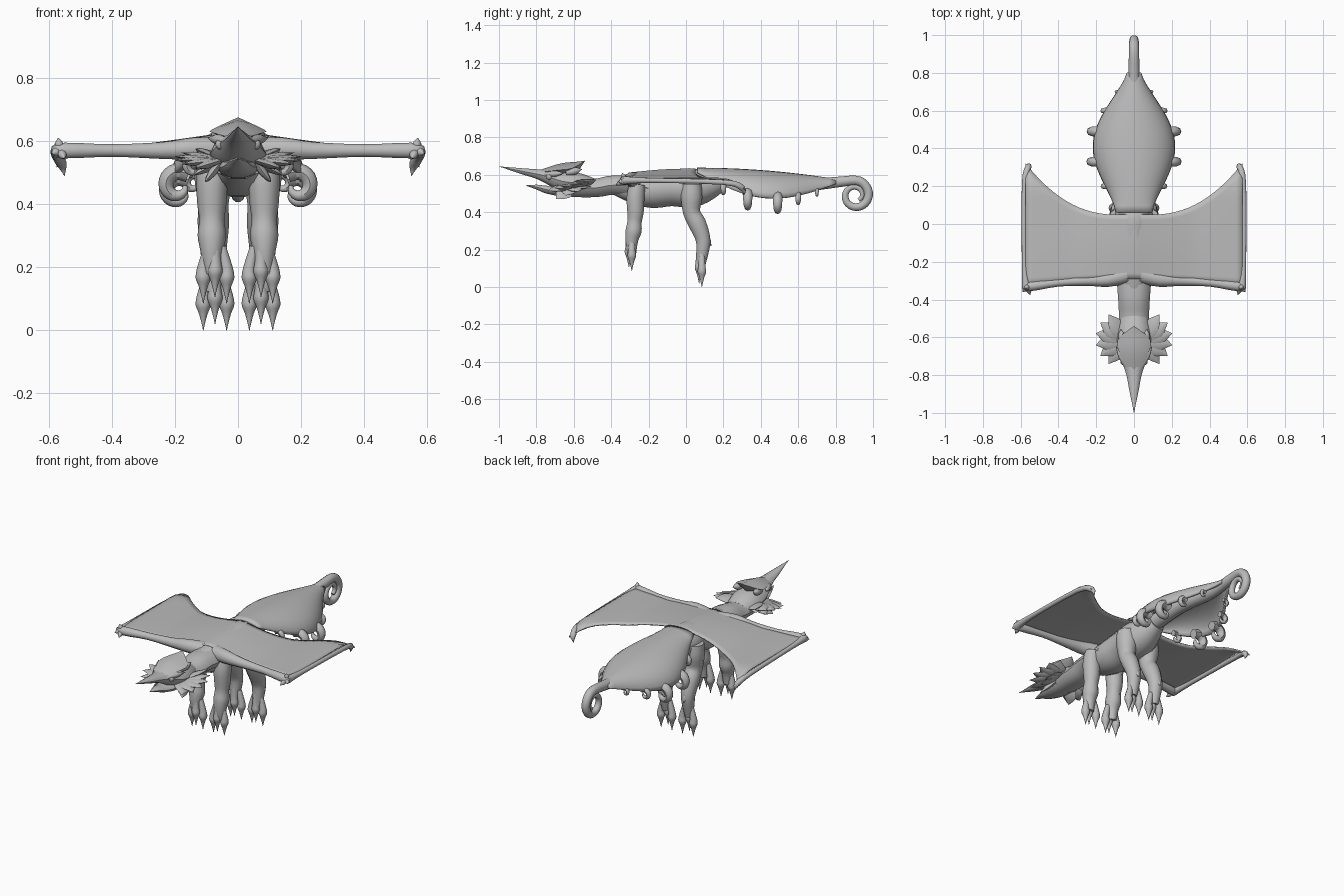
import bpy, bmesh
from math import sin, cos, pi, tau, radians
from mathutils import Vector

cube = bpy.data.objects.get("Cube")
if cube:
    bpy.data.objects.remove(cube, do_unlink=True)

GREY = (.5, .5, .5, 1)
stone = bpy.data.materials.new("stone grey")
stone.use_nodes = True
stone.diffuse_color = GREY
stone.node_tree.nodes["Principled BSDF"].inputs["Base Color"].default_value = GREY
ACROSS, ALONG = Vector((1, 0, 0)), Vector((0, 1, 0))


def finish(bm, name, mirror=False, thickness=0):
    bmesh.ops.recalc_face_normals(bm, faces=bm.faces)
    mesh = bpy.data.meshes.new(name)
    bm.to_mesh(mesh)
    bm.free()
    mesh.materials.append(stone)
    part = bpy.data.objects.new(name, mesh)
    bpy.context.collection.objects.link(part)
    if thickness:
        solid = part.modifiers.new("thickness", 'SOLIDIFY')
        solid.thickness = thickness
        solid.offset = 0
    if mirror:
        part.modifiers.new("mirror", 'MIRROR')
    bpy.ops.object.select_all(action='DESELECT')
    part.select_set(True)
    bpy.context.view_layer.objects.active = part
    bpy.ops.object.shade_smooth_by_angle(angle=radians(45))


def smooth_path(points, steps=3):
    """Catmull-Rom curve through the points."""
    points = [Vector(p) for p in points]
    padded = [points[0]] + points + [points[-1]]
    path = []
    for before, start, end, after in zip(padded, padded[1:], padded[2:], padded[3:]):
        leave, arrive = (end - before) / 2, (after - start) / 2
        for step in range(steps):
            t = step / steps
            blend = t * t * (3 - 2 * t)
            path.append(start.lerp(end, blend) + leave * t * (1 - t) ** 2
                        - arrive * t * t * (1 - t))
    return path + [points[-1]]


def tube(name, points, side=ACROSS, squash=1, mirror=False, sides=10):
    """Loft along points of x, y, z, radius; squash flattens it away from side."""
    bm = bmesh.new()
    path = smooth_path(points)
    rings = []
    for i, point in enumerate(path):
        ahead, behind = path[min(i + 1, len(path) - 1)], path[max(i - 1, 0)]
        tangent = (ahead.xyz - behind.xyz).normalized()
        u = (side - tangent * side.dot(tangent)).normalized()
        v = tangent.cross(u) * squash
        radius = max(point.w, .001)
        angles = [tau * k / sides for k in range(sides)]
        rings.append([bm.verts.new(point.xyz + (u * cos(a) + v * sin(a)) * radius)
                      for a in angles])
    for low, high in zip(rings, rings[1:]):
        for k in range(sides):
            bm.faces.new((low[k - 1], low[k], high[k], high[k - 1]))
    bm.faces.new(rings[0])
    bm.faces.new(rings[-1])
    finish(bm, name, mirror)


def profile_tube(name, profile, x=0, squash=1, sides=10):
    """Tube in a fore-and-aft plane from y, z, radius; mirrored when off centre."""
    tube(name, [(x, *point) for point in profile], ACROSS, squash, x > 0, sides)


def spike(name, base, tip, width, squash=1, side=ACROSS):
    middle = Vector(base).lerp(Vector(tip), .55)
    tube(name, [(*base, width * .7), (*middle, width), (*tip, 0)], side, squash, True, 8)


def sheet(name, surface, columns, rows, thickness):
    """Grid with u from -1 to 1 across and v from 0 to 1 backwards."""
    bm = bmesh.new()
    grid = [[bm.verts.new(surface(2 * i / columns - 1, j / rows)) for i in range(columns + 1)]
            for j in range(rows + 1)]
    for near, far in zip(grid, grid[1:]):
        for i in range(columns):
            bm.faces.new((near[i], near[i + 1], far[i + 1], far[i]))
    finish(bm, name, thickness=thickness)


# Neck and torso
profile_tube("neck", [(-.6, .53, .08), (-.48, .53, .08), (-.38, .545, .085), (-.2, .53, .1)],
             squash=.65)
profile_tube("torso", [(-.38, .54, .05), (-.28, .53, .085), (-.18, .52, .1), (-.08, .53, .1),
                       (.02, .53, .108), (.1, .54, .09), (.2, .57, .05)], sides=14)

# Tail ending in a spiral curl
curl = []
for step in range(14):
    t = step / 13
    angle, reach = pi / 2 - t * 1.4 * tau, .08 * (1 - .6 * t)
    curl.append((.905 + reach * cos(angle), .49 + reach * sin(angle), .027 - .016 * t))
profile_tube("tail", [(.1, .57, .05), (.4, .58, .04), (.65, .55, .035), (.8, .56, .03)] + curl)


# Arched tail fan
def fan_surface(u, v):
    half_width = .03 + .06 * (1 - v) + .15 * sin(pi * v) ** 1.4
    crown = .63 - .06 * v * v
    drop = .02 + .12 * sin(pi * v)
    arch = u * pi / 2
    return half_width * sin(arch), .06 + .74 * v, crown - drop * (1 - cos(arch))


sheet("tail_fan", fan_surface, 16, 20, .016)

# Hooked fingers along the fan rim
for y, size in ((.2, .6), (.33, 1), (.49, 1), (.6, .6), (.7, .4)):
    rim_x, rim_y, rim_z = fan_surface(1, (y - .06) / .74)
    hook = []
    for step in range(8):
        angle = radians(130 - 45 * step)
        reach = size * (.05 - .004 * step)
        hook.append((rim_x - .01 * size + reach * cos(angle), rim_y,
                     rim_z + size * -.035 + reach * sin(angle),
                     size * .027 * (1 - (step / 8) ** 2)))
    tube("fan_hook", hook, ALONG, mirror=True, sides=8)


# Wing membrane spanning both sides
def wing_surface(u, v):
    span = abs(u)
    front = -.29 - .05 * span ** 2
    back = .05 + .27 * max(0, 1.2 * span - .2) ** 2.2
    y = front + (back - front) * v
    ridge = (.03 + .02 * v * v) * max(0, 1 - 1.8 * span)
    droop = .06 * max(0, (y - .18) / .14) ** 2
    return u * .575, y, .58 + ridge + .01 * sin(pi * v) * (1 - span) - droop


sheet("wing_membrane", wing_surface, 32, 12, .008)

# Wing arms, outer fingers and claws
tube("wing_arm", [(.04, -.27, .57, .045), (.14, -.295, .575, .038), (.24, -.3, .57, .028),
                  (.4, -.31, .57, .021), (.55, -.33, .57, .026), (.59, -.33, .57, .014)],
     ALONG, mirror=True)
tube("wing_finger", [(.57, -.34, .57, .024), (.58, -.2, .57, .014), (.58, .2, .56, .014),
                     (.56, .3, .53, .017), (.55, .31, .49, 0)], mirror=True)
for tip in ((.55, -.375, .545), (.59, -.36, .56), (.57, -.34, .61)):
    spike("wing_claw", (.565, -.33, .57), tip, .014)

# Legs
profile_tube("front_leg", [(-.26, .55, .045), (-.27, .48, .05), (-.27, .4, .046),
                           (-.275, .35, .04), (-.28, .3, .045), (-.29, .25, .036),
                           (-.29, .18, .025)], x=.083)
profile_tube("hind_leg", [(.03, .55, .055), (.03, .48, .06), (.03, .4, .048), (.06, .34, .05),
                          (.09, .26, .042), (.09, .2, .036), (.08, .12, .025)], x=.078)
spike("hind_heel", (.078, .09, .28), (.078, .135, .22), .02)

# Hanging toes tapering into claws
for name, ankle_y, ankle_z in (("front_toe", -.29, .225), ("hind_toe", .085, .14)):
    for spread in (-1, 0, 1):
        y = ankle_y - .015 * (spread == 0)
        z = ankle_z + .02 * (spread == 0)
        inner, outer = .073 + .02 * spread, .073 + .037 * spread
        tube(name, [(inner, y, z + .04, .015), (outer, y, z - .03, .02),
                    (outer, y, z - .06, .024), (outer, y, z - .09, .013),
                    (outer, y, z - .14, 0)], mirror=True)

# Head with a long beak and open lower jaw
profile_tube("skull", [(-.5, .535, .075), (-.58, .555, .09), (-.66, .565, .085),
                       (-.74, .59, .06), (-.8, .605, .04), (-.88, .62, .025),
                       (-1, .645, 0)], squash=.65)
profile_tube("lower_jaw", [(-.5, .51, .06), (-.65, .515, .065), (-.74, .52, .045),
                           (-.8, .535, .026), (-.86, .543, 0)], squash=.5)
profile_tube("head_crest", [(-.8, .61, .02), (-.69, .625, .075), (-.61, .635, .085),
                            (-.54, .675, 0)], squash=.4, sides=4)
spike("crest_horn", (.06, -.64, .61), (.07, -.555, .63), .02)
spike("brow", (.035, -.76, .6), (.095, -.65, .61), .016)

# Eyes
bm = bmesh.new()
bmesh.ops.create_uvsphere(bm, u_segments=10, v_segments=6, radius=.018)
bmesh.ops.translate(bm, vec=(.055, -.73, .59), verts=bm.verts)
finish(bm, "eye", mirror=True)

# Cheek frills: broad overlapping spines in an upper and a lower fan
for name, count, length, height in (("upper_frill", 6, .155, .545), ("lower_frill", 4, .1, .5)):
    for i in range(count):
        turn = 2 * i / (count - 1) - 1
        tip = (.05 + length * cos(turn), -.61 + length * sin(turn), height + .03 * turn)
        spike(name, (.05, -.61, .54), tip, .044, .3, ALONG)
